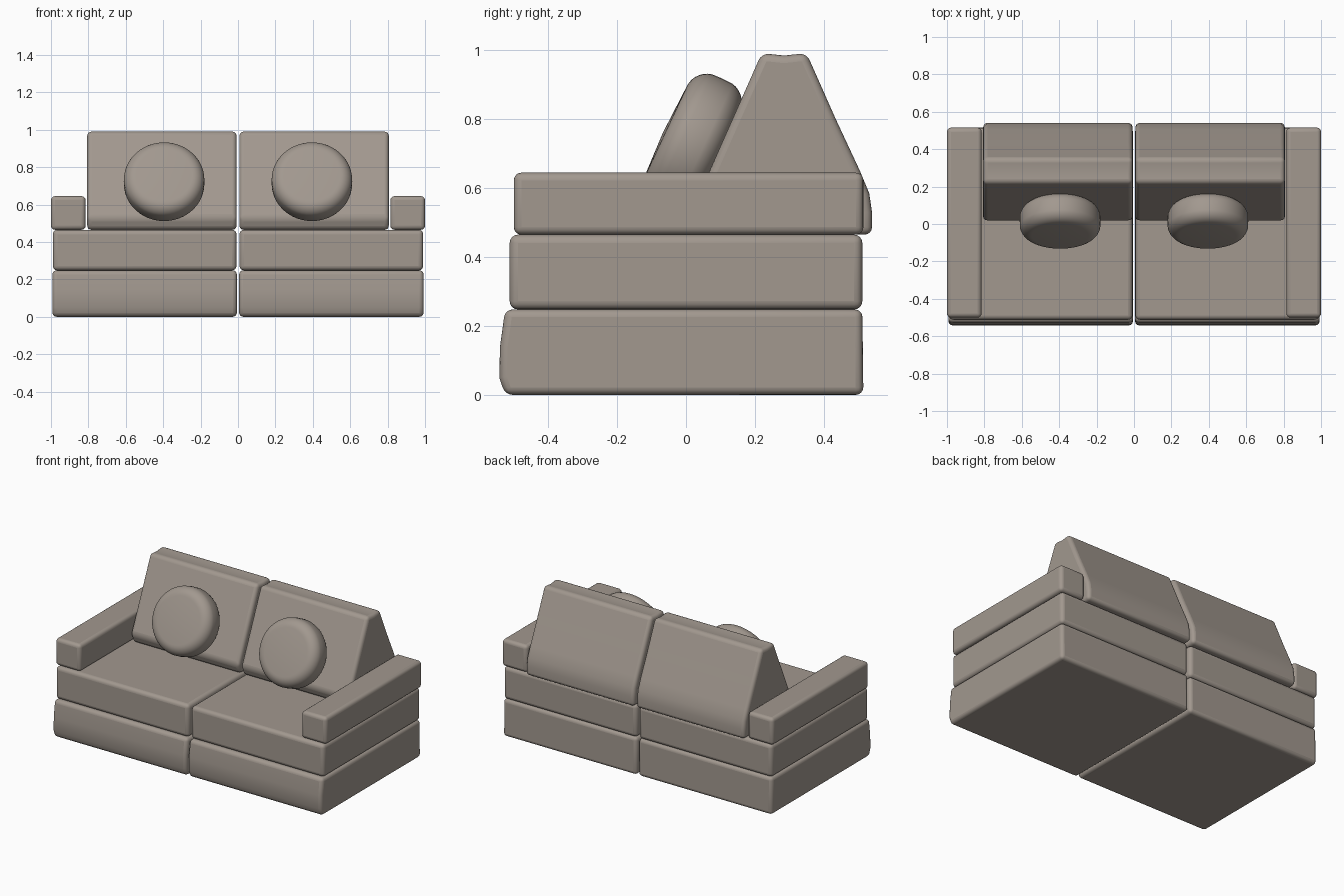
import bpy
import bmesh
import math

default = bpy.data.objects.get("Cube")
if default:
    bpy.data.objects.remove(default, do_unlink=True)

# One fabric colour for everything
fabric = bpy.data.materials.new("taupe_fabric")
fabric.use_nodes = True
colour = (0.36, 0.315, 0.275, 1)
fabric.diffuse_color = colour
bsdf = fabric.node_tree.nodes["Principled BSDF"]
bsdf.inputs["Base Color"].default_value = colour
bsdf.inputs["Roughness"].default_value = 0.9


def finish(name, bm, bevel=0.0):
    """Turn a bmesh into a smooth, softly rounded object."""
    bmesh.ops.recalc_face_normals(bm, faces=bm.faces)
    mesh = bpy.data.meshes.new(name)
    bm.to_mesh(mesh)
    bm.free()
    mesh.materials.append(fabric)
    obj = bpy.data.objects.new(name, mesh)
    bpy.context.collection.objects.link(obj)
    if bevel:
        mod = obj.modifiers.new("soft_edges", "BEVEL")
        mod.width = bevel
        mod.segments = 4
        mod.limit_method = "ANGLE"
        mod.angle_limit = math.radians(35)
    bpy.ops.object.select_all(action="DESELECT")
    obj.select_set(True)
    bpy.context.view_layer.objects.active = obj
    bpy.ops.object.shade_smooth_by_angle(angle=math.radians(40))
    return obj


def prism(name, profile, x0, x1, bevel):
    """Extrude a (y, z) profile from x0 to x1."""
    bm = bmesh.new()
    face = bm.faces.new([bm.verts.new((x0, y, z)) for y, z in profile])
    result = bmesh.ops.extrude_face_region(bm, geom=[face])
    moved = [v for v in result["geom"] if isinstance(v, bmesh.types.BMVert)]
    bmesh.ops.translate(bm, verts=moved, vec=(x1 - x0, 0, 0))
    return finish(name, bm, bevel)


def cushion(name, x, y, z, radius, half, soft, tilt):
    """Round pillow: a lathed rounded profile, leaned back."""
    bm = bmesh.new()
    steps = 8
    outline = [(0, -half - 0.006)]
    for i in range(2 * steps + 1):
        a = math.pi * (i / (2 * steps) - 0.5)
        side = math.copysign(half - soft, a) if i != steps else 0
        outline.append((radius - soft + soft * math.cos(a), side + soft * math.sin(a)))
    outline.append((0, half + 0.006))
    verts = [bm.verts.new((r, d, 0)) for r, d in outline]
    edges = [bm.edges.new(pair) for pair in zip(verts, verts[1:])]
    bmesh.ops.spin(bm, geom=verts + edges, cent=(0, 0, 0), axis=(0, 1, 0),
                   angle=math.tau, steps=48, use_merge=True)
    bmesh.ops.remove_doubles(bm, verts=bm.verts, dist=0.0001)
    obj = finish(name, bm)
    obj.location = (x, y, z)
    obj.rotation_euler.x = -tilt
    return obj


base = [(-0.525, 0), (-0.542, 0.05), (-0.54, 0.14), (-0.525, 0.248),
        (0.512, 0.248), (0.515, 0)]
seat = [(-0.512, 0.248), (-0.512, 0.465), (0.512, 0.465), (0.512, 0.248)]
arm = [(-0.5, 0.465), (-0.5, 0.645), (0.515, 0.645), (0.515, 0.465)]
back = [(0.04, 0.465), (0.015, 0.53), (0.22, 0.992), (0.285, 0.985),
        (0.35, 0.992), (0.435, 0.8), (0.505, 0.65), (0.532, 0.585),
        (0.54, 0.53), (0.54, 0.465)]

# Two matching modules, side by side
for side, s in (("left", 1), ("right", -1)):
    prism(side + "_base_block", base, s * 0.006, s * 0.992, 0.022)
    prism(side + "_seat_block", seat, s * 0.008, s * 0.99, 0.024)
    prism(side + "_armrest", arm, s * 0.815, s, 0.022)
    prism(side + "_backrest_wedge", back, s * 0.008, s * 0.806, 0.022)
    cushion(side + "_round_pillow", s * 0.395, 0.015, 0.722,
            0.216, 0.085, 0.065, math.radians(25))
